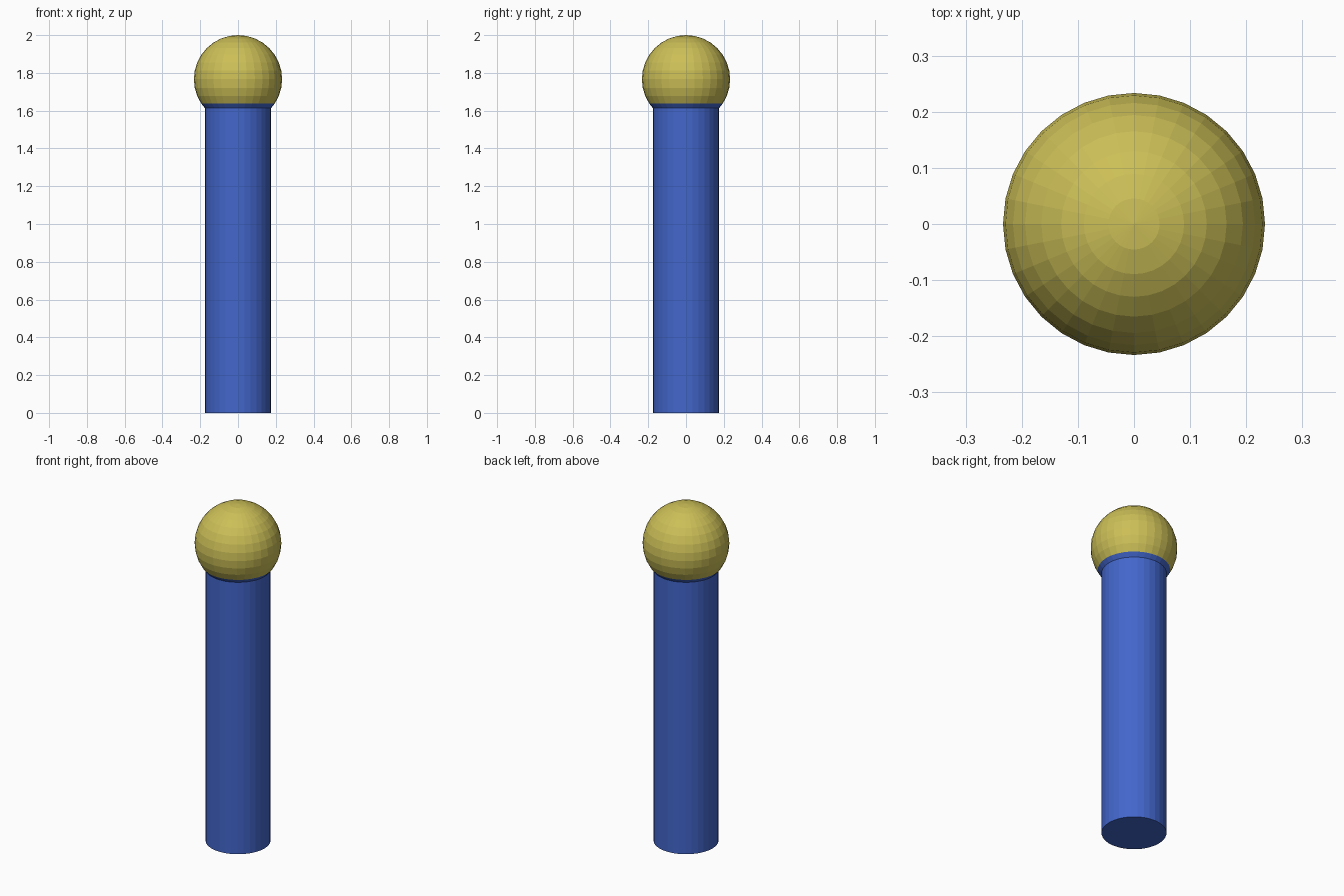
import bpy
from math import radians, sin

if "Cube" in bpy.data.objects:
    bpy.data.objects.remove(bpy.data.objects["Cube"])

SIDES = 32
HEAD_R = 0.2335
HEAD_Z = 2.0 - HEAD_R
SHAFT_R = 0.175
SHAFT_TOP = 1.70  # hidden inside the head


def material(name, rgb):
    mat = bpy.data.materials.new(name)
    mat.diffuse_color = (*rgb, 1.0)
    mat.use_nodes = True
    mat.node_tree.nodes["Principled BSDF"].inputs["Base Color"].default_value = mat.diffuse_color
    return mat


yellow = material("yellow", (0.60, 0.52, 0.095))
blue = material("blue", (0.055, 0.133, 0.60))

# Straight shaft standing on the floor
bpy.ops.mesh.primitive_cylinder_add(vertices=SIDES, radius=SHAFT_R, depth=SHAFT_TOP,
                                    location=(0, 0, SHAFT_TOP / 2))
shaft = bpy.context.object
shaft.name = "shaft"
shaft.data.materials.append(blue)

# Faceted ball head; the rings below the collar line are blue
bpy.ops.mesh.primitive_uv_sphere_add(segments=SIDES, ring_count=16, radius=HEAD_R,
                                     location=(0, 0, HEAD_Z))
head = bpy.context.object
head.name = "ball_head"
head.data.materials.append(yellow)
head.data.materials.append(blue)
collar_line = -HEAD_R * sin(radians(33.75))
for face in head.data.polygons:
    face.material_index = 1 if face.center.z < collar_line else 0
